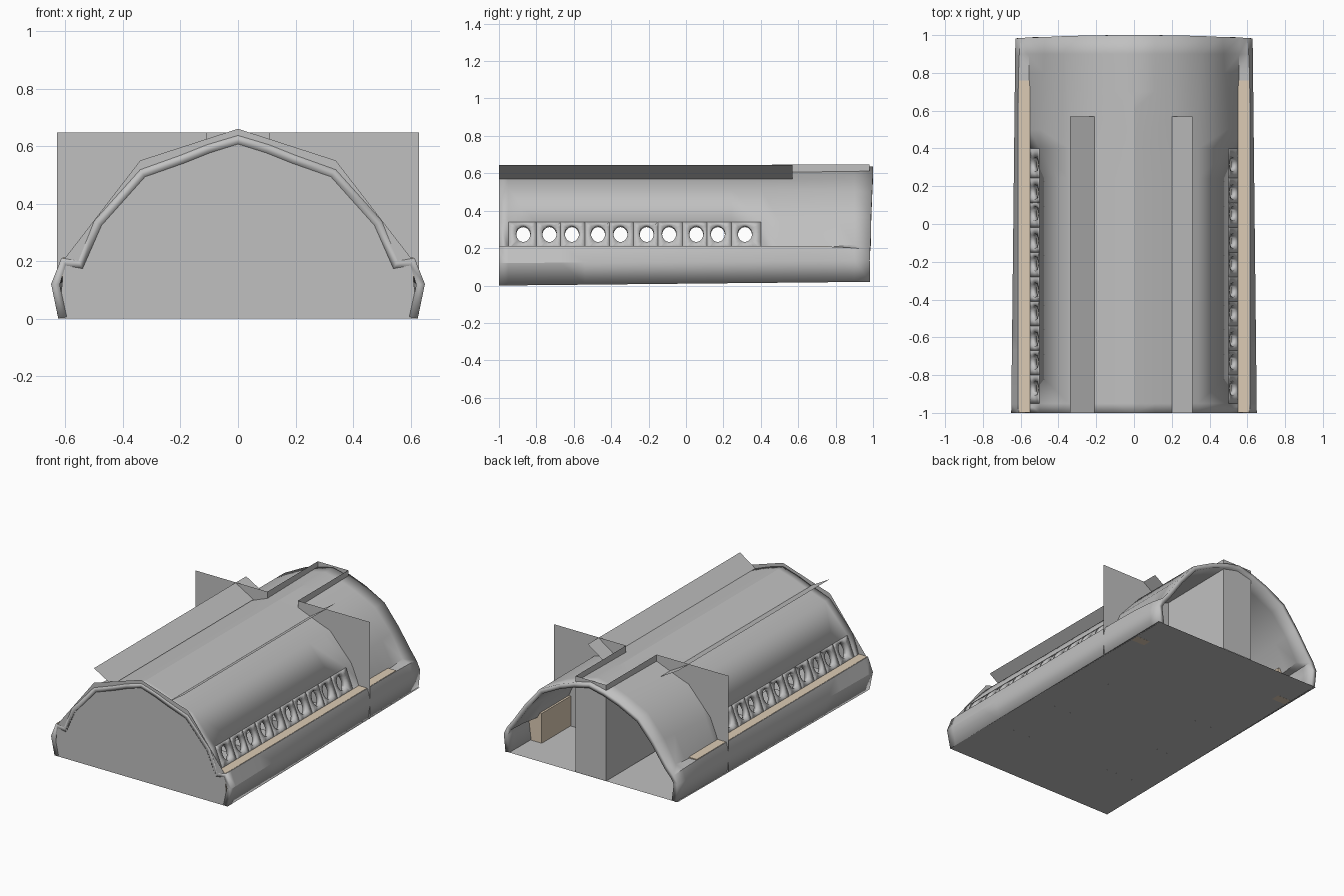
import bpy, bmesh, math

if "Cube" in bpy.data.objects:
    bpy.data.objects.remove(bpy.data.objects["Cube"])

def material(name, rgb):
    m = bpy.data.materials.new(name)
    m.diffuse_color = (*rgb, 1)
    m.use_nodes = True
    m.node_tree.nodes["Principled BSDF"].inputs["Base Color"].default_value = m.diffuse_color
    return m

GREY = material("shell grey", (0.53, 0.53, 0.53))
TAN = material("ledge tan", (0.72, 0.6, 0.46))

def make(name, verts, faces, mat, smooth=None, fix=False):
    me = bpy.data.meshes.new(name)
    me.from_pydata(verts, [], faces)
    bm = bmesh.new()
    bm.from_mesh(me)
    if fix:
        bmesh.ops.remove_doubles(bm, verts=bm.verts, dist=0.0005)
        bmesh.ops.recalc_face_normals(bm, faces=bm.faces)
    bm.to_mesh(me)
    bm.free()
    me.materials.append(mat)
    ob = bpy.data.objects.new(name, me)
    bpy.context.collection.objects.link(ob)
    if smooth:
        bpy.ops.object.select_all(action='DESELECT')
        ob.select_set(True)
        bpy.context.view_layer.objects.active = ob
        bpy.ops.object.shade_smooth_by_angle(angle=math.radians(smooth))
    return ob

def box(name, x0, x1, y0, y1, z0, z1, mat):
    v = [(x, y, z) for x in (x0, x1) for y in (y0, y1) for z in (z0, z1)]
    f = [(0, 1, 3, 2), (4, 6, 7, 5), (0, 4, 5, 1), (2, 3, 7, 6), (0, 2, 6, 4), (1, 5, 7, 3)]
    return make(name, v, f, mat, fix=True)

# hull half sections (x, z), from the ridge down to the sill
MID = [(0, .637), (.11, .604), (.2, .568), (.34, .518), (.5, .34), (.555, .2), (.614, .211), (.65, .12), (.625, 0)]
REAR = [(0, .637), (.11, .612), (.22, .572), (.36, .5), (.47, .37), (.56, .24), (.6, .19), (.628, .135), (.615, .02)]
WINDOWS = [-.87, -.73, -.61, -.47, -.35, -.21, -.09, .055, .17, .315]
BAND = 4   # the strip that carries the windows

def section(y):
    t = max(0, (y - .4) / .6)
    u = (y + 1) / 2
    pts = []
    for i, (a, b) in enumerate(zip(MID, REAR)):
        k = t if i <= BAND else (u if i > BAND + 2 else t ** 4)
        pts.append((a[0] + (b[0] - a[0]) * k,
                    y - (.015 * (a[0] / .6) ** 2 if y > .99 else 0),
                    a[1] + (b[1] - a[1]) * k))
    return pts

# stations: one cell per window, then the rounded tail
cells = [-.95] + [(a + b) / 2 for a, b in zip(WINDOWS, WINDOWS[1:])] + [.4]
stations = [-1] + cells + [.5, .6, .7, .8, .9, 1]
verts, faces = [], []

def quad(*pts):
    n = len(verts)
    verts.extend(pts)
    faces.append(tuple(range(n, n + len(pts))))

def window_cell(s, y0, y1, yc):
    """Band cell with an oval hole and an inward sleeve."""
    (xt, zt), (xb, zb) = MID[BAND], MID[BAND + 1]
    zc, n = .278, 24
    def on(y, z):
        return (s * (xb + (xt - xb) * (z - zb) / (zt - zb)), y, z)
    corners = [math.atan2(z - zc, y - yc) for y in (y0, y1) for z in (zb, zt)]
    angles = sorted([i * math.tau / n - math.pi + .01 for i in range(n)] + corners)
    inner, outer = [], []
    for a in angles:
        c, d = math.cos(a), math.sin(a)
        r = min(((y1 if c > 0 else y0) - yc) / c, ((zt if d > 0 else zb) - zc) / d)
        outer.append(on(yc + r * c, zc + r * d))
        inner.append(on(yc + .038 * c, zc + .045 * d))
    for i in range(len(angles)):
        j = (i + 1) % len(angles)
        quad(outer[i], outer[j], inner[j], inner[i])

for s in (1, -1):
    for k, (ya, yb) in enumerate(zip(stations, stations[1:])):
        A = [(s * x, y, z) for x, y, z in section(ya)]
        B = [(s * x, y, z) for x, y, z in section(yb)]
        for i in range(len(A) - 1):
            if i == BAND and 1 <= k <= len(WINDOWS):
                window_cell(s, ya, yb, WINDOWS[k - 1])
            else:
                quad(A[i], A[i + 1], B[i + 1], B[i])
hull = make("hull", verts, faces, GREY, smooth=30, fix=True)
# wall thickness, inwards
if sum(p.normal.z * p.area for p in hull.data.polygons) < 0:
    hull.data.flip_normals()
wall = hull.modifiers.new("wall", 'SOLIDIFY')
wall.thickness = .03
wall.offset = -1

# flat front wall
half = [(.34, .55), (.602, .21), (.625, 0)]
outline = [(0, .66)] + half + [(-x, z) for x, z in reversed(half)]
make("front_wall", [(x, -1, z) for x, z in outline], [tuple(reversed(range(len(outline))))], GREY)

# gently rising floor
make("floor", [(-.625, -1, 0), (.625, -1, 0), (.625, .98, .02), (-.625, .98, .02)], [(0, 3, 2, 1)], GREY)

# rear compartment: bulkhead halves and a U-shaped core
Y0, Y1, W, H = .46, .98, .11, .648
for s, side in ((1, "right"), (-1, "left")):
    make("bulkhead_" + side, [(s * W, Y0, .016), (s * .63, Y0, .016), (s * .63, Y0, H), (s * W, Y0, H)],
         [(0, 1, 2, 3)], GREY)
core = [(-W, Y0), (-W, Y1), (W, Y1), (W, Y0)]
make("rear_core", [(x, y, z) for z in (.021, H) for x, y in core],
     [(i, i + 1, i + 5, i + 4) for i in range(3)], GREY)

# tilted overhead panels
for name, xi, xo in (("right", .2, .31), ("left", -.21, -.34)):
    make("overhead_panel_" + name,
         [(xi, -1, .57), (xo, -1, .645), (xo, .57, .645), (xi, .57, .57)], [(0, 1, 2, 3)], GREY)

# tan side ledges and low floor boxes
for s, side in ((1, "right"), (-1, "left")):
    xs = sorted((s * .51, s * .61))
    box("side_ledge_" + side, *xs, -.998, .76, .0172, .212, TAN)
    xs = sorted((s * .28, s * .48))
    for i, y in enumerate((-.72, -.34, .07)):
        box("floor_box_%s_%d" % (side, i + 1), *xs, y - .135, y + .135, .01 * (y + 1.13), .12, GREY)
